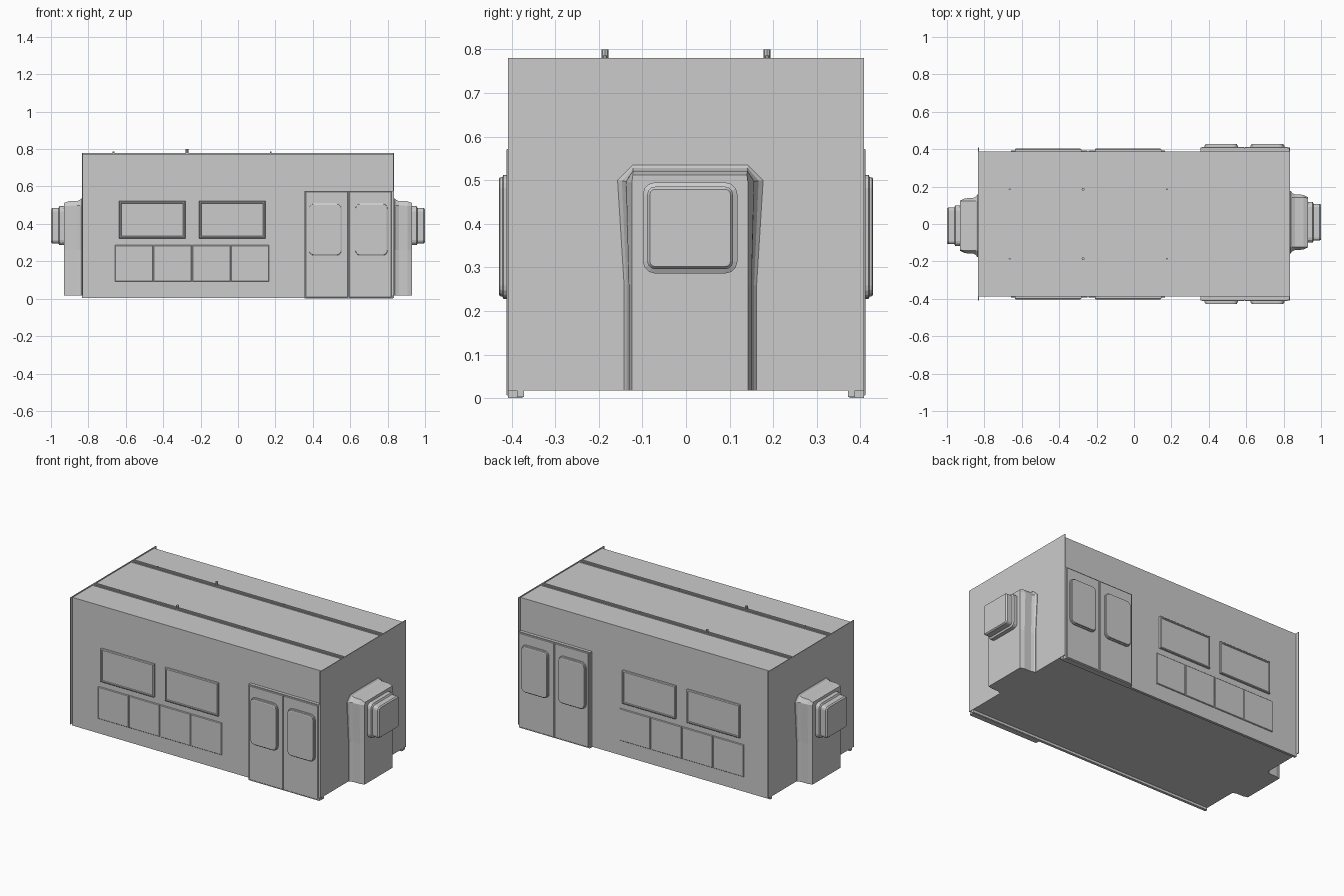
import bpy, bmesh
from math import sin, cos, pi

if "Cube" in bpy.data.objects:
    bpy.data.objects.remove(bpy.data.objects["Cube"])


def mesh_object(name, rings, mirror=False):
    """Loft equal-length rings of points, cap both ends, optionally mirror across y."""
    bm = bmesh.new()
    loops = [[bm.verts.new(p) for p in ring] for ring in rings]
    n = len(loops[0])
    for a, b in zip(loops, loops[1:]):
        for i in range(n):
            j = (i + 1) % n
            bm.faces.new((a[i], a[j], b[j], b[i]))
    bm.faces.new(loops[0][::-1])
    bm.faces.new(loops[-1])
    bmesh.ops.recalc_face_normals(bm, faces=bm.faces)
    me = bpy.data.meshes.new(name)
    bm.to_mesh(me)
    bm.free()
    ob = bpy.data.objects.new(name, me)
    bpy.context.collection.objects.link(ob)
    if mirror:
        m = ob.modifiers.new("Mirror", 'MIRROR')
        m.use_axis = (False, True, False)
    return ob


def box(name, x0, x1, y0, y1, z0, z1, mirror=False):
    rect = [(x0, y0), (x1, y0), (x1, y1), (x0, y1)]
    return mesh_object(name, [[(x, y, z) for x, y in rect] for z in (z0, z1)], mirror)


def outline(u0, u1, v0, v1, r=0.0, steps=4):
    """Rectangle outline, with rounded corners when r > 0."""
    if r <= 0:
        return [(u0, v0), (u1, v0), (u1, v1), (u0, v1)]
    pts = []
    for k, (cu, cv) in enumerate([(u1 - r, v1 - r), (u0 + r, v1 - r),
                                  (u0 + r, v0 + r), (u1 - r, v0 + r)]):
        for i in range(steps + 1):
            a = (k + i / steps) * pi / 2
            pts.append((cu + r * cos(a), cv + r * sin(a)))
    return pts


def side_panel(name, rect, tiers, r=0.0):
    """Stepped panel on the long sides; tiers are (inset, distance from centre)."""
    u0, u1, v0, v1 = rect
    rings = [[(u, -d, v) for u, v in outline(u0 + i, u1 - i, v0 + i, v1 - i, max(r - i, 0))]
             for i, d in tiers]
    return mesh_object(name, rings, True)


def pin(name, x, y, r, z0, z1):
    ring = [(x + r * cos(k * pi / 4), y + r * sin(k * pi / 4)) for k in range(8)]
    return mesh_object(name, [[(a, b, z) for a, b in ring] for z in (z0, z1)], True)


# main shell, thin end plates and lower skirts
box("body", -0.833, 0.833, -0.388, 0.388, 0.018, 0.775)
for side, s in (("right", 1), ("left", -1)):
    xs = sorted((s * 0.830, s * 0.835))
    box(side + "_end_plate", *xs, -0.408, 0.408, 0.018, 0.78)
box("side_skirt", -0.833, 0.833, -0.388, -0.372, 0.003, 0.02, True)

# roof rails and pins
box("roof_rail", -0.833, 0.833, -0.198, -0.190, 0.77, 0.78, True)
box("roof_rail_inner", -0.833, 0.833, -0.176, -0.168, 0.77, 0.78, True)
for x, r, top in ((-0.665, 0.005, 0.786), (-0.272, 0.008, 0.80), (0.175, 0.005, 0.786)):
    pin("roof_pin", x, -0.186, r, 0.77, top)

# side windows: raised frame with a shallow recessed pane
for x0 in (-0.636, -0.208):
    side_panel("side_window", (x0, x0 + 0.354, 0.323, 0.522),
               [(0, 0.385), (0, 0.399), (0.004, 0.403), (0.010, 0.403), (0.012, 0.399)])

# lower side hatches
for k in range(4):
    x0 = -0.658 + k * 0.207
    side_panel("side_hatch", (x0, x0 + 0.203, 0.093, 0.286),
               [(0, 0.385), (0, 0.391), (0.003, 0.394)])

# double doors with surround, sill and rounded windows
side_panel("door_surround", (0.355, 0.828, 0.0, 0.577), [(0, 0.38), (0, 0.406)])
box("door_sill", 0.355, 0.828, -0.408, -0.375, 0.0, 0.018, True)
for x0, x1, w0, w1 in ((0.362, 0.588, 0.376, 0.557), (0.594, 0.820, 0.623, 0.804)):
    side_panel("door_leaf", (x0, x1, 0.006, 0.572), [(0, 0.40), (0, 0.410), (0.002, 0.412)])
    side_panel("door_window", (w0, w1, 0.228, 0.512),
               [(0, 0.40), (0, 0.419), (0.005, 0.421), (0.006, 0.427), (0.010, 0.429)], 0.03)

# end housings: flared column with a stepped box, turned half round for the other end
wall = [(-0.142, 0.018), (-0.142, 0.26), (-0.157, 0.50), (-0.122, 0.535),
        (0.142, 0.535), (0.177, 0.50), (0.162, 0.26), (0.162, 0.018)]
front = [(-0.124, 0.018), (-0.124, 0.26), (-0.124, 0.495), (-0.122, 0.512),
         (0.140, 0.512), (0.142, 0.495), (0.142, 0.26), (0.142, 0.018)]
for side, s in (("right", 1), ("left", -1)):
    rings = []
    for x, t in ((0.832, 0), (0.838, 0), (0.845, 0.3), (0.860, 0.55), (0.905, 0.6), (0.931, 1)):
        rings.append([(s * x, s * (a + (c - a) * t), b + (d - b) * t)
                      for (a, b), (c, d) in zip(wall, front)])
    mesh_object(side + "_end_housing", rings)
    rings = []
    for x, i in ((0.92, 0), (0.955, 0), (0.960, 0.010), (0.993, 0.010), (1.0, 0.016)):
        rings.append([(s * x, s * u, v) for u, v in
                      outline(-0.099 + i, 0.118 - i, 0.286 + i, 0.495 - i, 0.028 - i, 3)])
    mesh_object(side + "_end_box", rings)
